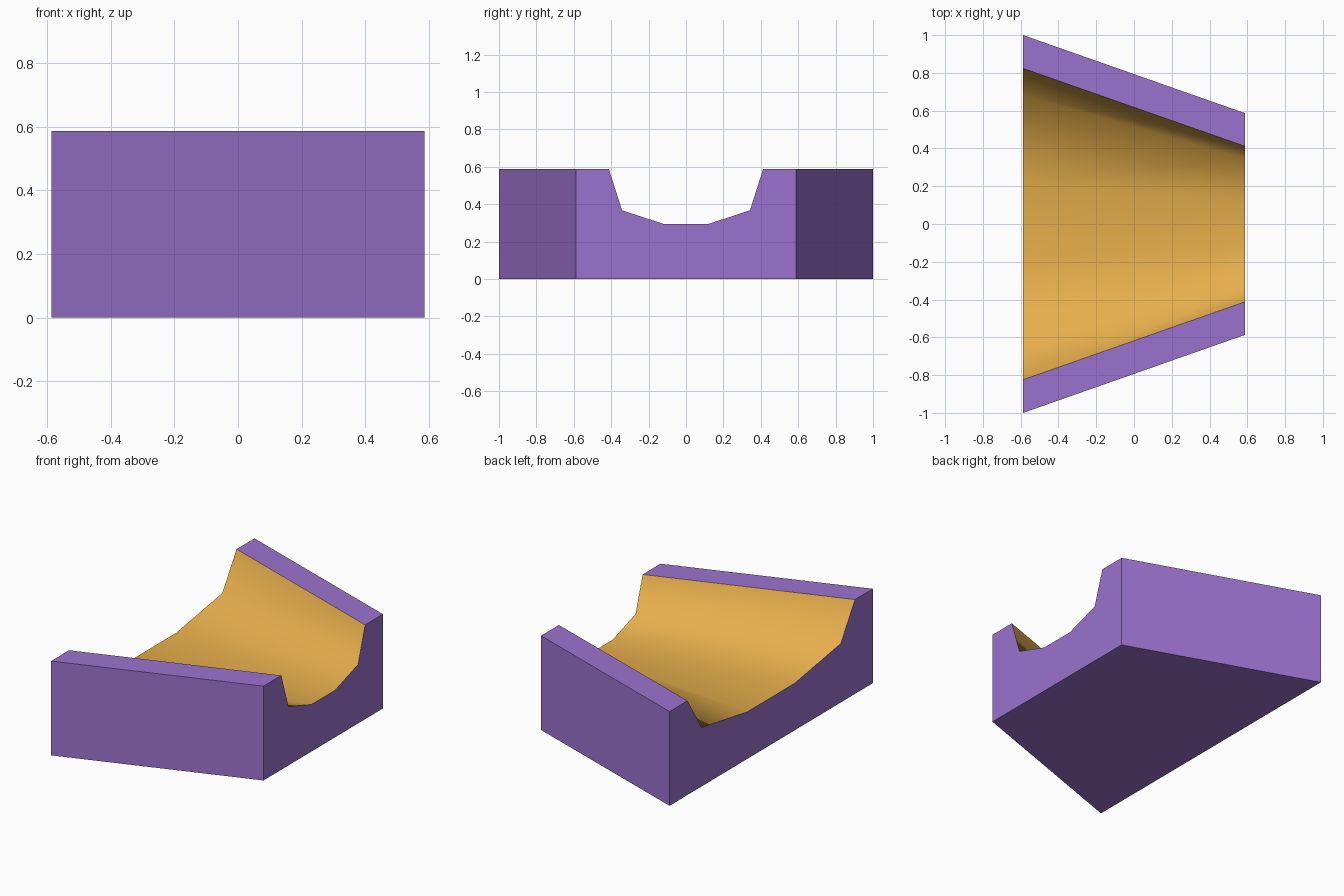
import bpy, bmesh

if "Cube" in bpy.data.objects:
    bpy.data.objects.remove(bpy.data.objects["Cube"])

def material(name, rgb):
    m = bpy.data.materials.new(name)
    m.diffuse_color = (*rgb, 1)
    m.use_nodes = True
    m.node_tree.nodes["Principled BSDF"].inputs["Base Color"].default_value = m.diffuse_color
    return m

purple = material("purple", (0.33, 0.17, 0.62))
gold = material("gold", (0.78, 0.42, 0.07))

H = 0.587  # block height and half length

def end_profile(half_width, s):
    # outer block corners and channel on the +y side, then mirrored
    half = [(half_width, 0), (half_width, H),
            (0.412 * s, H), (0.342 * s, 0.367), (0.116 * s, 0.293)]
    return half + [(-y, z) for y, z in reversed(half)]

# tapered block with a faceted channel running along x
bm = bmesh.new()
narrow = [bm.verts.new((H, y, z)) for y, z in end_profile(0.587, 1)]
wide = [bm.verts.new((-H, y, z)) for y, z in end_profile(1.0, 2)]
n = len(narrow)
bm.faces.new(narrow)
bm.faces.new(wide[::-1])
for i in range(n):
    j = (i + 1) % n
    f = bm.faces.new((narrow[i], wide[i], wide[j], narrow[j]))
    # channel faces are gold and softly shaded
    if 2 <= i <= 6:
        f.material_index = 1
        f.smooth = True
bmesh.ops.recalc_face_normals(bm, faces=bm.faces)

mesh = bpy.data.meshes.new("channel_block")
bm.to_mesh(mesh)
bm.free()
mesh.materials.append(purple)
mesh.materials.append(gold)
block = bpy.data.objects.new("channel_block", mesh)
bpy.context.collection.objects.link(block)
